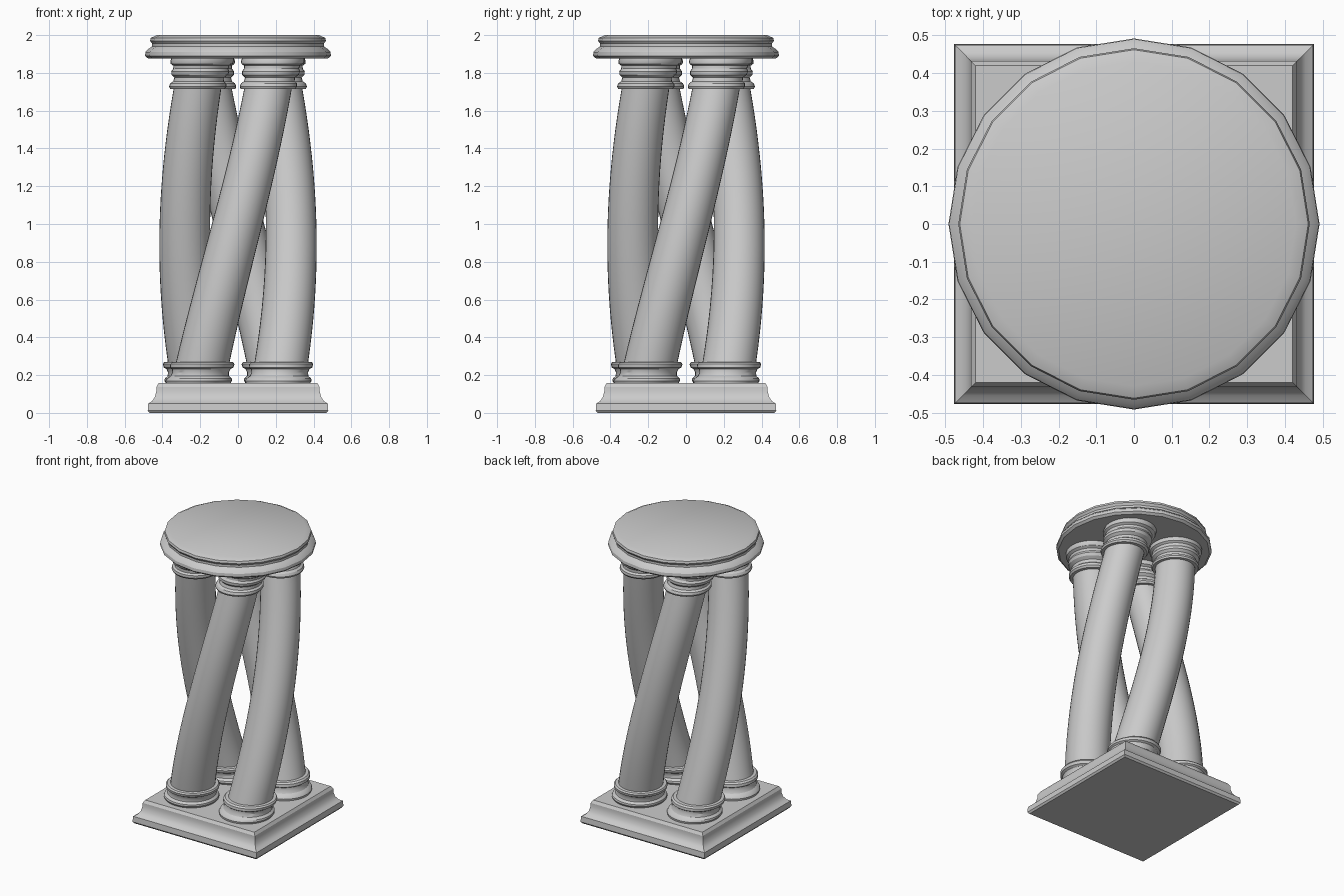
import bpy, bmesh
from math import sin, cos, pi, radians, sqrt

if "Cube" in bpy.data.objects:
    bpy.data.objects.remove(bpy.data.objects["Cube"])


def loft(name, profile, sides, phase=0.0, center=lambda z: (0, 0), angle=30):
    """Stack regular rings (radius, z) around a centre path and cap both ends."""
    bm = bmesh.new()
    rings = []
    for r, z in profile:
        cx, cy = center(z)
        rings.append([bm.verts.new((cx + r * cos(phase + 2 * pi * i / sides),
                                    cy + r * sin(phase + 2 * pi * i / sides), z))
                      for i in range(sides)])
    for a, b in zip(rings, rings[1:]):
        for i in range(sides):
            j = (i + 1) % sides
            bm.faces.new((a[i], a[j], b[j], b[i]))
    bm.faces.new(rings[0][::-1])
    bm.faces.new(rings[-1])
    me = bpy.data.meshes.new(name)
    bm.to_mesh(me)
    bm.free()
    ob = bpy.data.objects.new(name, me)
    bpy.context.collection.objects.link(ob)
    bpy.ops.object.select_all(action='DESELECT')
    ob.select_set(True)
    bpy.context.view_layer.objects.active = ob
    bpy.ops.object.shade_smooth_by_angle(angle=radians(angle))
    return ob


# Square moulded plinth (half widths)
plinth = [(.468, 0), (.478, .012), (.475, .05), (.455, .062), (.44, .085),
          (.432, .115), (.432, .138), (.42, .157)]
loft("plinth", [(w * sqrt(2), z) for w, z in plinth], 4, pi / 4)

# Round twenty-sided top slab
slab = [(.477, 1.877), (.492, 1.89), (.49, 1.91), (.478, 1.925), (.455, 1.94),
        (.455, 1.955), (.466, 1.97), (.462, 1.985), (.43, 2.0)]
loft("top_slab", slab, 20)

# Column outline: base mouldings, tapering shaft, capital mouldings
Z0, Z1 = .155, 1.88
base = [(.17, Z0), (.176, .17), (.172, .182), (.155, .195), (.15, .215),
        (.155, .232), (.168, .24), (.17, .258), (.162, .268), (.142, .27)]
shaft = [(.142 - .016 * i / 20, .27 + 1.445 * i / 20) for i in range(1, 21)]
capital = [(.145, 1.716), (.152, 1.728), (.148, 1.745), (.134, 1.755),
           (.132, 1.775), (.15, 1.79), (.154, 1.808), (.146, 1.822),
           (.148, 1.838), (.164, 1.848), (.168, 1.862), (.165, Z1)]

# Four columns twisting a quarter turn around the axis
for k in range(4):
    def path(z, k=k):
        t = (z - Z0) / (Z1 - Z0)
        a = pi / 4 + (k + t) * pi / 2
        d = .298 - .034 * t
        return d * cos(a), d * sin(a)
    loft(f"twisted_column_{k + 1}", base + shaft + capital, 32, 0, path)
